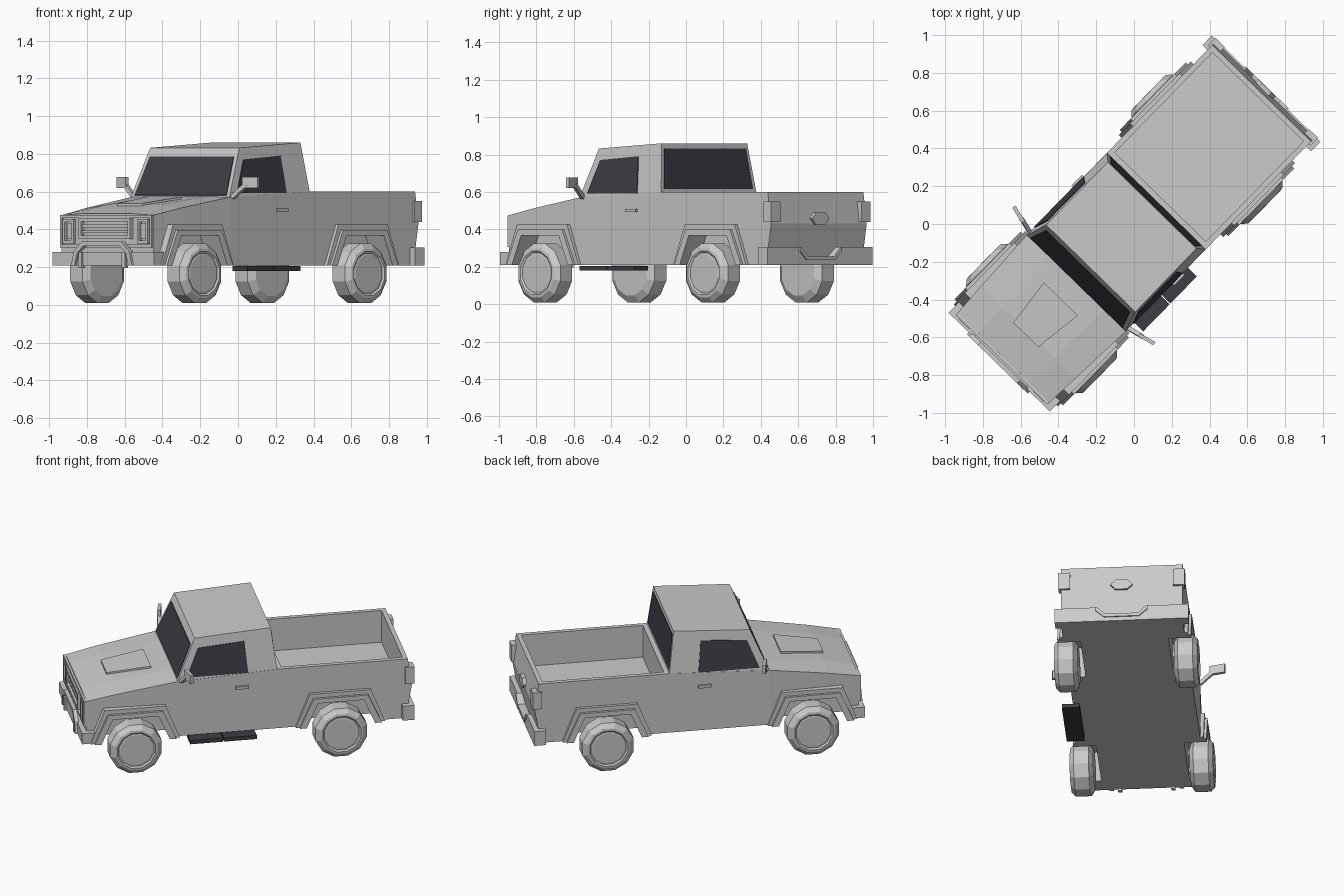
import bpy, bmesh, math
from mathutils import Matrix, Vector

if "Cube" in bpy.data.objects:
    bpy.data.objects.remove(bpy.data.objects["Cube"])

# Built along its own axes (v across, u along, z up), then turned to the parked angle
TURN = Matrix.Rotation(math.radians(-44.3), 4, 'Z')
dark = bpy.data.materials.new("dark_glass")
dark.diffuse_color = (0.05, 0.045, 0.06, 1)
dark.use_nodes = True
dark.node_tree.nodes["Principled BSDF"].inputs["Base Color"].default_value = dark.diffuse_color


def finish(name, bm, mat=None):
    bm.normal_update()
    bmesh.ops.recalc_face_normals(bm, faces=bm.faces)
    me = bpy.data.meshes.new(name)
    bm.to_mesh(me)
    bm.free()
    ob = bpy.data.objects.new(name, me)
    ob.matrix_world = TURN
    bpy.context.collection.objects.link(ob)
    if mat:
        me.materials.append(mat)
    return ob


def loft(name, rings, mat=None, closed=False, caps=None):
    bm = bmesh.new()
    rs = [[bm.verts.new(p) for p in r] for r in rings]
    n = len(rs[0])
    pairs = list(zip(rs, rs[1:])) + ([(rs[-1], rs[0])] if closed else [])
    for a, b in pairs:
        for i in range(n):
            bm.faces.new((a[i], a[(i + 1) % n], b[(i + 1) % n], b[i]))
    if not closed:
        for cap in caps or [range(n)]:
            bm.faces.new([rs[0][i] for i in cap][::-1])
            bm.faces.new([rs[-1][i] for i in cap])
    return finish(name, bm, mat)


def box(name, v, u, z, mat=None):
    return loft(name, [[(v[0], u[0], h), (v[1], u[0], h), (v[1], u[1], h), (v[0], u[1], h)] for h in z], mat)


def side_prism(name, prof, v0, v1, mat=None):
    return loft(name, [[(v, u, z) for u, z in prof] for v in (v0, v1)], mat)


def front_prism(name, prof, u0, u1, mat=None):
    return loft(name, [[(v, u, z) for v, z in prof] for u in (u0, u1)], mat)


def frame(name, v, z, t, u0, u1):
    # rectangular picture-frame, facing along the vehicle
    def rect(k, u):
        return [(v[0] + k, u, z[0] + k), (v[1] - k, u, z[0] + k), (v[1] - k, u, z[1] - k), (v[0] + k, u, z[1] - k)]
    return loft(name, [rect(0, u1), rect(0, u0), rect(t, u0), rect(t, u1)], closed=True)


def pane(name, pts, out, mat=dark):
    o = Vector(out).normalized()
    return loft(name, [[Vector(p) - o * 0.01 for p in pts], [Vector(p) + o * 0.004 for p in pts]], mat)


def rod(name, a, b, r):
    a, b = Vector(a), Vector(b)
    d = (b - a).normalized()
    s = d.cross(Vector((0, 1, 0))).normalized()
    t = d.cross(s)
    return loft(name, [[p + (s * i + t * j) * r for i, j in ((-1, -1), (1, -1), (1, 1), (-1, 1))] for p in (a, b)])


def cut(ob, cutter):
    cutter.hide_render = True
    m = ob.modifiers.new("cut", 'BOOLEAN')
    m.object, m.operation, m.solver = cutter, 'DIFFERENCE', 'EXACT'
    bpy.context.view_layer.update()
    bpy.context.view_layer.objects.active = ob
    bpy.ops.object.modifier_apply(modifier=m.name)
    bpy.data.objects.remove(cutter)


def section(u, w, top, crown, us=None):
    ub, um, ut = us or (u, u, u)
    return [(0, ub, .21), (w, ub, .21), (w, um, .43), (w, ut, top), (w * .55, ut, crown), (0, ut, crown), (0, um, .43)]


def arch(c, b, t, z):
    return [(c - b, .21), (c - t, z), (c + t, z), (c + b, .21)]


# Half body shell with hood, open bed and wheel wells, then mirrored
body = loft("body", [section(-.99, .34, .475, .483), section(-.80, .35, .512, .53),
                     section(-.44, .366, .57, .575), section(.17, .366, .60, .60),
                     section(.975, .366, .60, .60, (.955, .993, .968))],
            caps=[(0, 1, 2, 6), (2, 3, 4, 5, 6)])
cut(body, box("bed_cutter", (-.1, .337), (.20, .94), (.39, .8)))
AXLES = {"front": -.70, "rear": .553}
for c in AXLES.values():
    p = [(c - .216, .15)] + arch(c, .21, .142, .37) + [(c + .216, .15)]
    cut(body, side_prism("well_cutter", p, .265, .5))
bm = bmesh.new()
bm.from_mesh(body.data)
bmesh.ops.delete(bm, geom=[f for f in bm.faces if all(abs(v.co.x) < 1e-4 for v in f.verts)], context='FACES')
bm.to_mesh(body.data)
bm.free()
body.modifiers.new("mirror", 'MIRROR')

# Cab
loft("cab", [[(-.365, -.44, .567), (.365, -.44, .567), (.365, .17, .597), (-.365, .17, .597)],
             [(-.33, -.328, .832), (.33, -.328, .832), (.327, .138, .86), (-.327, .138, .86)]])


def ws(z):
    return -.44 + .112 * (z - .565) / .267


pane("windshield", [(-.34, ws(.58), .58), (.34, ws(.58), .58), (.31, ws(.785), .785), (-.31, ws(.785), .785)], (0, -.92, .39))
pane("rear_window", [(-.34, .166, .615), (.34, .166, .615), (.312, .141, .833), (-.312, .141, .833)], (0, .99, .12))


def wheel(name, c, s):
    # tyre and dished rim as one lathed profile: (offset outward, radius)
    prof = [(-.07, .125), (-.045, .163), (.045, .163), (.07, .135), (.072, .12), (.064, .11), (.066, .1)]
    n = 12
    loft(name, [[(s * (.36 + o), c + r * math.cos(2 * math.pi * (i + .5) / n), .167 + r * math.sin(2 * math.pi * (i + .5) / n))
                 for i in range(n)] for o, r in prof])


for s, side in ((1, "right"), (-1, "left")):
    for end, c in AXLES.items():
        wheel(f"{end}_{side}_wheel", c, s)
        # Stepped fender flares
        for k, (b, t, z, v) in enumerate(((.272, .187, .425, .386), (.25, .167, .398, .402))):
            prof = arch(c, b, t, z) + arch(c, .208, .14, .368)[::-1]
            side_prism(f"{end}_{side}_flare_{k}", prof, s * .34, s * v)

    # Side glass, door handle
    def cv(z):
        return s * (.366 - .037 * (z - .58) / .265)
    win = ((-.38, .592), (-.007, .592), (-.025, .79), (-.308, .77))
    pane(f"{side}_window", [(cv(z), u, z) for u, z in win], (s, 0, .14))
    box(f"{side}_door_handle", sorted((s * .36, s * .38)), (-.085, -.005), (.492, .51))

    # Mirror on its arm
    rod(f"{side}_mirror_arm", (s * .365, -.415, .57), (s * .45, -.395, .64), .011)
    loft(f"{side}_mirror", [[(s * .43, -.412, z), (s * .522, -.388, z), (s * .518, -.368, z), (s * .426, -.392, z)]
                            for z in (.62, .677)])

    # Lights and bull-bar legs
    frame(f"{side}_headlight", sorted((s * .235, s * .315)), (.325, .455), .016, -1.008, -.985)
    box(f"{side}_headlight_lens", sorted((s * .257, s * .293)), (-.998, -.98), (.35, .43))
    box(f"{side}_taillight", sorted((s * .31, s * .38)), (.95, 1.007), (.44, .55))
    rod(f"{side}_bar_leg", (s * .16, -1.022, .195), (s * .16, -1.022, .28), .012)

# Grille
frame("grille_surround", (-.338, .338), (.305, .475), .014, -1.004, -.98)
frame("grille_frame", (-.19, .19), (.35, .46), .018, -1.015, -.985)
for z in (.388, .418):
    box("grille_bar", (-.175, .175), (-1.005, -.985), (z - .007, z + .007))

# Bumpers, with a stepped centre at the back
box("front_bumper", (-.375, .375), (-1.022, -.935), (.21, .28))
front_prism("rear_bumper", [(-.402, .21), (.402, .21), (.402, .305), (.15, .305), (.1, .255),
                            (-.1, .255), (-.15, .305), (-.402, .305)], .93, 1.002)
front_prism("rear_bumper_step", [(-.16, .285), (-.105, .235), (.105, .235), (.16, .285), (.16, .305),
                                 (.15, .305), (.1, .255), (-.1, .255), (-.15, .305), (-.16, .305)], .95, 1.01)

# Bull bar
outer = [(-.225, .21), (-.205, .285), (-.145, .337), (.145, .337), (.205, .285), (.225, .21)]
inner = [(.198, .21), (.18, .275), (.133, .313), (-.133, .313), (-.18, .275), (-.198, .21)]
front_prism("bull_bar", outer + inner, -1.036, -1.012)

# Tailgate handle
front_prism("tailgate_handle", [(-.066, .458), (-.036, .425), (.036, .425), (.066, .458), (.036, .49), (-.036, .49)], .965, 1.007)

# Hood panel
loft("hood_panel", [[(-.093, -.82, .526 + k), (.093, -.82, .526 + k), (.125, -.555, .561 + k), (-.125, -.555, .561 + k)]
                    for k in (-.02, .012)])

# Side step in two boards, right side only
for a, b in ((-.373, -.173), (-.167, .033)):
    box("side_step", (.325, .432), (a, b), (.18, .205), dark)
